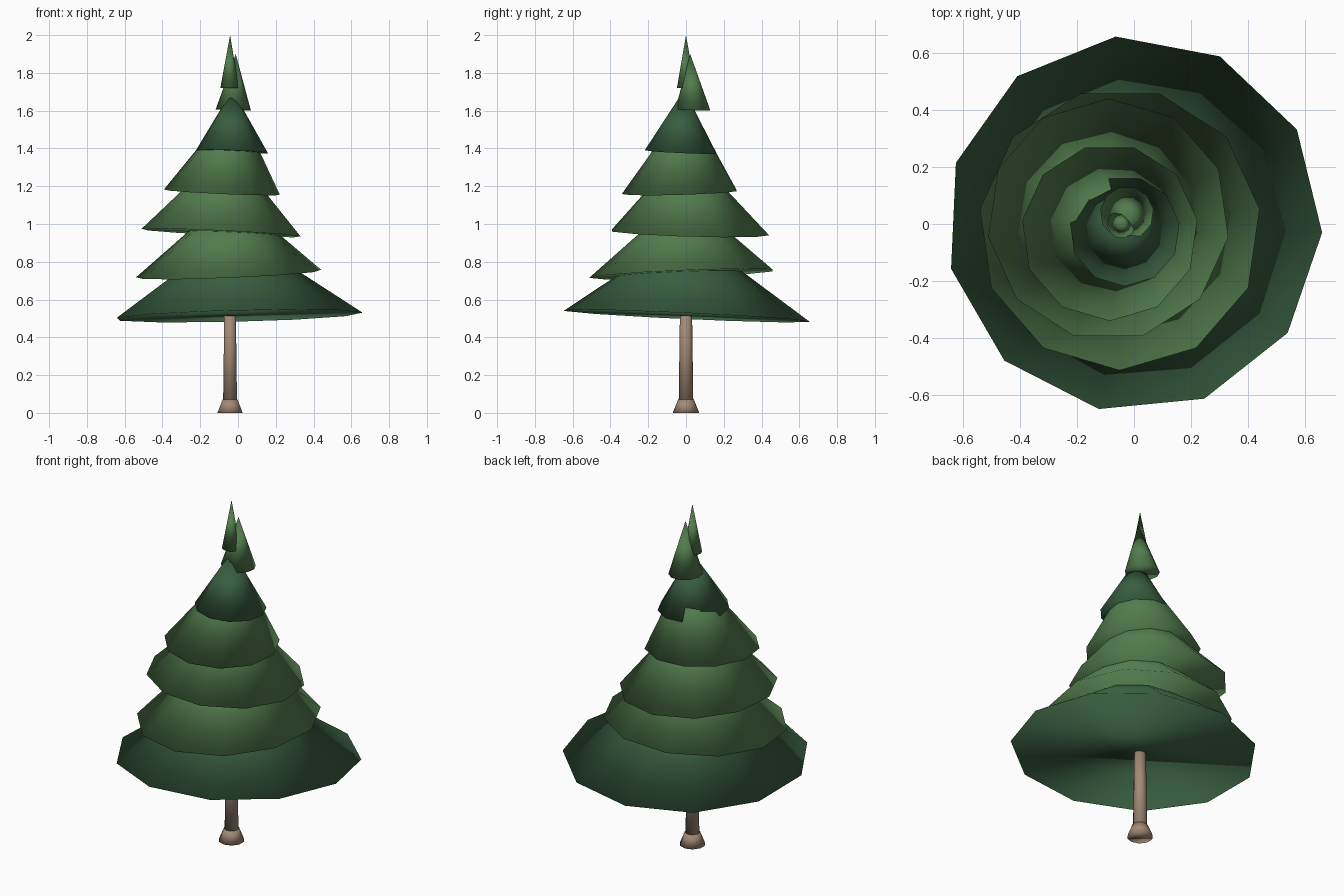
import bpy, bmesh, math

if "Cube" in bpy.data.objects:
    bpy.data.objects.remove(bpy.data.objects["Cube"])


def material(name, rgb):
    m = bpy.data.materials.new(name)
    m.diffuse_color = (*rgb, 1)
    m.use_nodes = True
    m.node_tree.nodes["Principled BSDF"].inputs["Base Color"].default_value = m.diffuse_color
    return m


dark_green = material("dark_green", (0.04, 0.11, 0.05))
light_green = material("light_green", (0.085, 0.2, 0.075))
bark = material("bark", (0.36, 0.25, 0.18))


def finish(name, bm, mat):
    bmesh.ops.recalc_face_normals(bm, faces=bm.faces)
    for f in bm.faces:
        f.smooth = True
    me = bpy.data.meshes.new(name)
    bm.to_mesh(me)
    bm.free()
    me.materials.append(mat)
    ob = bpy.data.objects.new(name, me)
    bpy.context.collection.objects.link(ob)
    return ob


def tier(name, base, r, phase, tilt, apex, mat, n=11):
    """Closed cone with a tilted base; tilt = rise of the rim per unit x and y."""
    bm = bmesh.new()
    ring = []
    for i in range(n):
        a = math.radians(phase) + math.tau * i / n
        dx, dy = r * math.cos(a), r * math.sin(a)
        ring.append(bm.verts.new((base[0] + dx, base[1] + dy,
                                  base[2] + tilt[0] * dx + tilt[1] * dy)))
    tip = bm.verts.new(apex)
    for i in range(n):
        bm.faces.new((ring[i], ring[(i + 1) % n], tip))
    bm.faces.new(ring[::-1])
    return finish(name, bm, mat)


def frustum(name, r1, r2, z1, z2, mat, n=10):
    bm = bmesh.new()
    bmesh.ops.create_cone(bm, cap_ends=True, segments=n, radius1=r1,
                          radius2=r2, depth=z2 - z1)
    bmesh.ops.translate(bm, verts=bm.verts, vec=(-0.042, 0, (z1 + z2) / 2))
    return finish(name, bm, mat)


# Trunk and flared foot
frustum("trunk", 0.039, 0.031, 0.03, 0.62, bark)
frustum("trunk_foot", 0.07, 0.042, 0.0, 0.07, bark)

# Foliage tiers, bottom to top
tiers = [
    ((0, 0, 0.513), 0.66, -2.6, (0.025, -0.046), (-0.02, 0, 0.97), dark_green),
    ((-0.05, -0.018, 0.735), 0.495, 8.2, (0.041, 0.041), (-0.035, -0.01, 1.16), light_green),
    ((-0.09, 0.015, 0.953), 0.425, -8.2, (-0.047, -0.03), (-0.05, 0, 1.41), light_green),
    ((-0.085, -0.03, 1.168), 0.31, 8.2, (-0.045, 0.03), (-0.01, 0.01, 1.65), light_green),
    ((-0.032, -0.025, 1.383), 0.193, 8.2, (-0.04, -0.04), (-0.03, -0.01, 1.71), dark_green),
    ((-0.025, 0.038, 1.605), 0.094, 8.2, (-0.03, -0.03), (-0.012, 0.022, 1.90), light_green),
    ((-0.044, 0.0, 1.72), 0.05, -8.2, (0, 0), (-0.042, 0, 2.0), light_green),
]
for k, t in enumerate(tiers, 1):
    tier(f"foliage_tier_{k}", *t)
